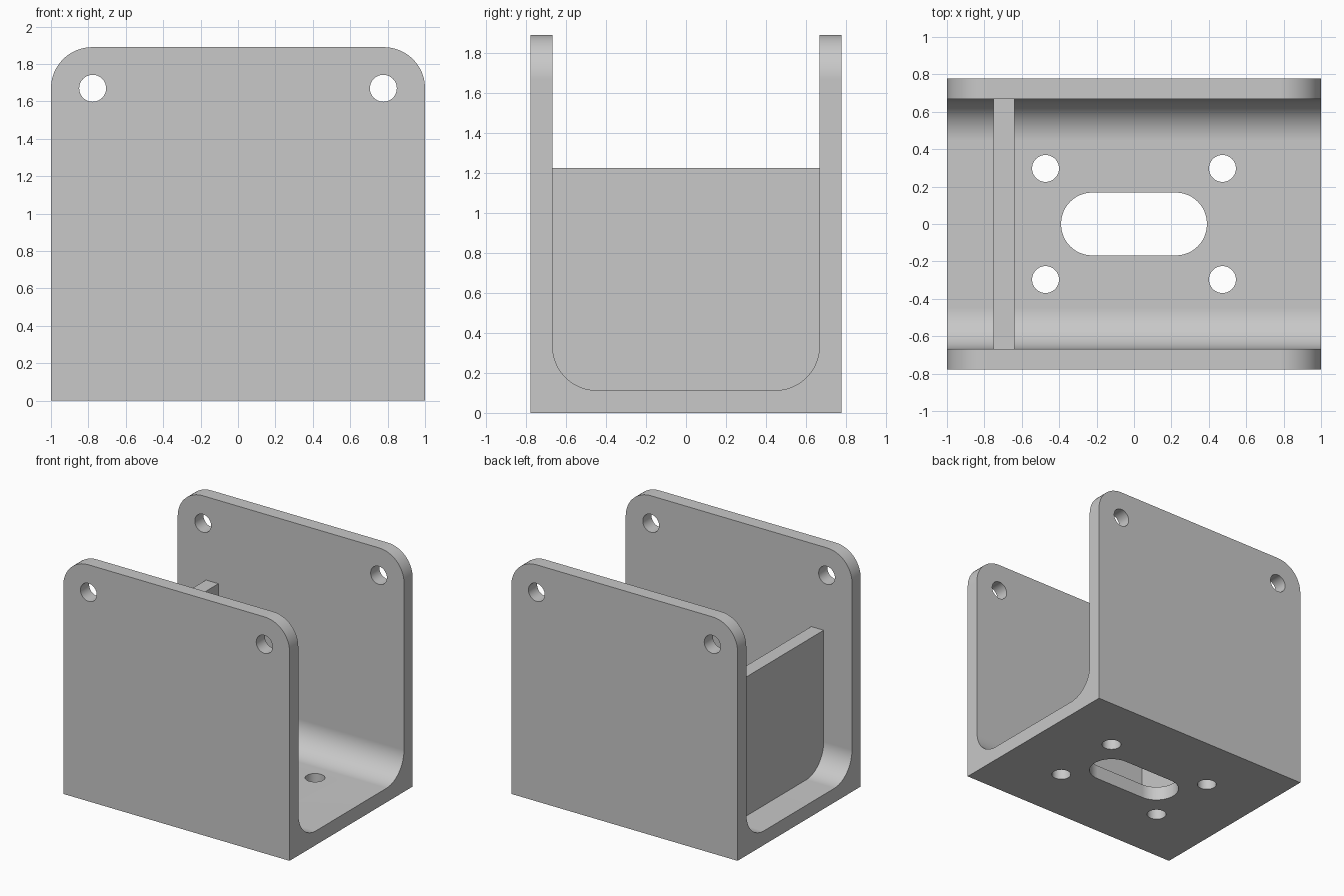
import bpy, bmesh, math
from mathutils import Vector

old = bpy.data.objects.get("Cube")
if old:
    bpy.data.objects.remove(old, do_unlink=True)

HEIGHT, HALF_Y, INNER_Y, FLOOR = 1.89, 0.777, 0.667, 0.113
FILLET, HOLE_R = 0.22, 0.072

grey = bpy.data.materials.new("light grey")
grey.use_nodes = True
grey.diffuse_color = (0.58, 0.58, 0.58, 1)
grey.node_tree.nodes["Principled BSDF"].inputs["Base Color"].default_value = (0.58, 0.58, 0.58, 1)


def rounded_box(half_u, v0, v1, r_low=0, r_high=0, steps=12):
    """Outline of a rectangle with separate lower and upper corner radii."""
    corners = [(-1, v0, r_low, 180), (1, v0, r_low, 270),
               (1, v1, r_high, 0), (-1, v1, r_high, 90)]
    pts = []
    for side, v, r, start in corners:
        cu = side * (half_u - r)
        cv = v + r if v == v0 else v - r
        for i in range(steps + 1 if r else 1):
            a = math.radians(start + 90 * i / steps)
            pts.append((cu + r * math.cos(a), cv + r * math.sin(a)))
    return pts


def circle(u, v, r, n=40):
    return [(u + r * math.cos(math.tau * i / n), v + r * math.sin(math.tau * i / n))
            for i in range(n)]


def prism(name, outline, axis, lo, hi):
    """Extrude a 2D outline along the chosen axis."""
    place = {"x": lambda u, v, w: (w, u, v),
             "y": lambda u, v, w: (u, w, v),
             "z": lambda u, v, w: (u, v, w)}[axis]
    bm = bmesh.new()
    face = bm.faces.new([bm.verts.new(place(u, v, lo)) for u, v in outline])
    new = bmesh.ops.extrude_face_region(bm, geom=[face])["geom"]
    bmesh.ops.translate(bm, verts=[g for g in new if isinstance(g, bmesh.types.BMVert)],
                        vec=Vector(place(0, 0, hi - lo)))
    bmesh.ops.remove_doubles(bm, verts=bm.verts, dist=1e-5)
    bmesh.ops.recalc_face_normals(bm, faces=bm.faces)
    mesh = bpy.data.meshes.new(name)
    bm.to_mesh(mesh)
    bm.free()
    mesh.materials.append(grey)
    obj = bpy.data.objects.new(name, mesh)
    bpy.context.collection.objects.link(obj)
    return obj


def combine(target, tool, operation):
    """Apply a boolean and discard the tool."""
    mod = target.modifiers.new("boolean", "BOOLEAN")
    mod.operation, mod.solver, mod.object = operation, "EXACT", tool
    bpy.context.view_layer.objects.active = target
    bpy.ops.object.modifier_apply(modifier=mod.name)
    bpy.data.objects.remove(tool, do_unlink=True)


# Block with rounded upper corners, hollowed into a filleted channel
bracket = prism("channel_bracket", rounded_box(1, 0, HEIGHT, 0, FILLET), "y", -HALF_Y, HALF_Y)
channel = prism("channel_cutter", rounded_box(INNER_Y, FLOOR, HEIGHT + 1, FILLET), "x", -2, 2)
combine(bracket, channel, "DIFFERENCE")

# Cross web between the side walls
web = prism("cross_web", rounded_box(INNER_Y + 0.04, FLOOR - 0.04, 1.224), "x", -0.75, -0.64)
combine(bracket, web, "UNION")

# Pin holes through both side walls
for x in (-0.777, 0.777):
    combine(bracket, prism("pin_cutter", circle(x, 1.67, HOLE_R), "y", -1, 1), "DIFFERENCE")

# Floor bolt holes and central slot
for x in (-0.473, 0.473):
    for y in (-0.297, 0.297):
        combine(bracket, prism("bolt_cutter", circle(x, y, HOLE_R), "z", -0.2, 0.3), "DIFFERENCE")
slot = prism("slot_cutter", rounded_box(0.39, -0.168, 0.168, 0.167, 0.167), "z", -0.2, 0.3)
combine(bracket, slot, "DIFFERENCE")

# Smooth curved faces, keep edges crisp and flats flat
bpy.ops.object.select_all(action="DESELECT")
bracket.select_set(True)
bpy.context.view_layer.objects.active = bracket
bpy.ops.object.shade_smooth_by_angle(angle=math.radians(30))
normals = bracket.modifiers.new("flat_normals", "WEIGHTED_NORMAL")
normals.keep_sharp = True
